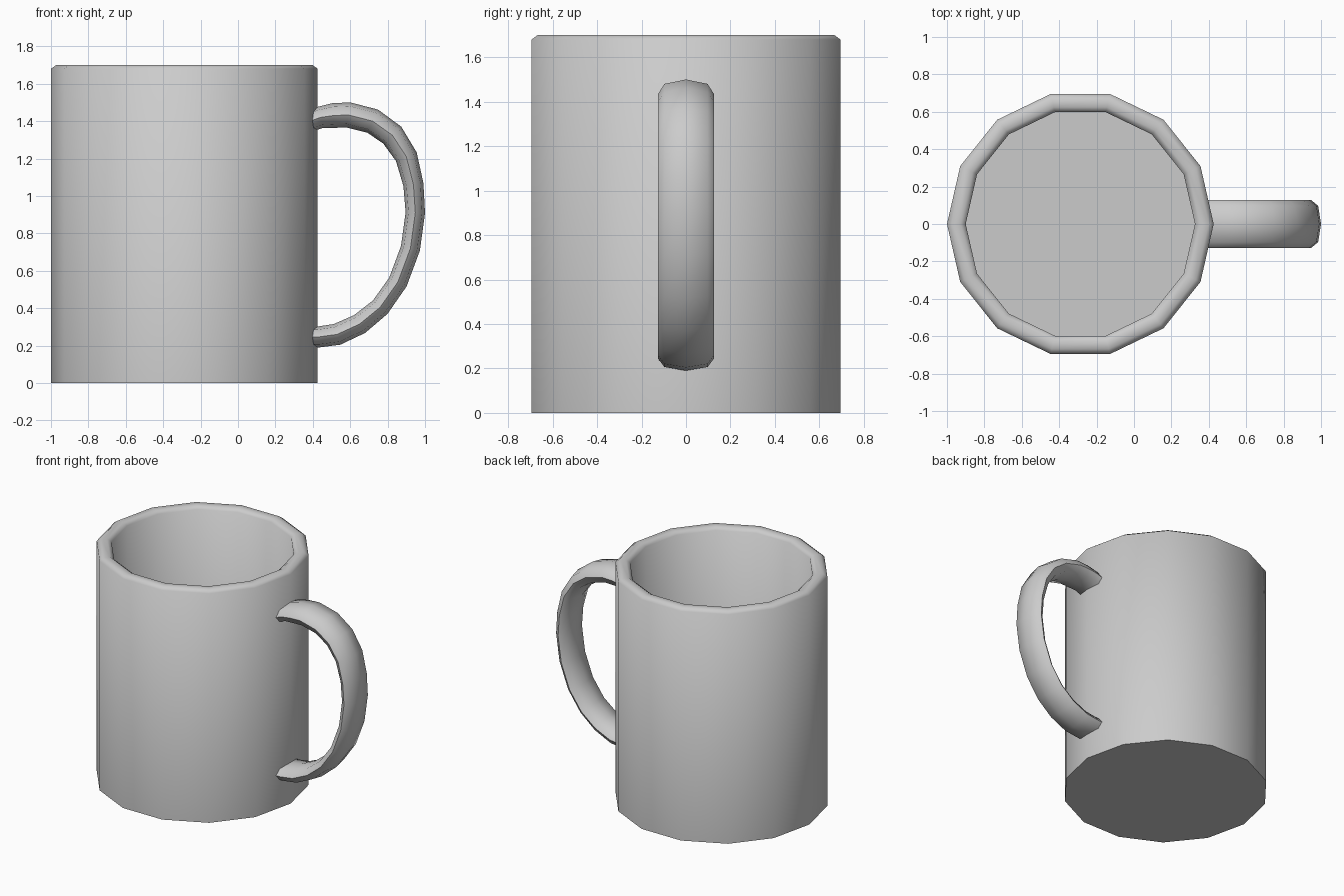
import bpy, bmesh, math
from mathutils import Vector

if "Cube" in bpy.data.objects:
    bpy.data.objects.remove(bpy.data.objects["Cube"])

SIDES = 14
CX = -0.2868


def finish(name, bm, angle):
    bmesh.ops.recalc_face_normals(bm, faces=bm.faces)
    me = bpy.data.meshes.new(name)
    bm.to_mesh(me)
    bm.free()
    ob = bpy.data.objects.new(name, me)
    bpy.context.collection.objects.link(ob)
    bpy.ops.object.select_all(action='DESELECT')
    bpy.context.view_layer.objects.active = ob
    ob.select_set(True)
    bpy.ops.object.shade_smooth_by_angle(angle=math.radians(angle))
    return ob


def loft(name, rings, angle):
    """Skin a list of point rings and cap both ends."""
    bm = bmesh.new()
    rows = [[bm.verts.new(p) for p in ring] for ring in rings]
    n = len(rows[0])
    for a, b in zip(rows, rows[1:]):
        for i in range(n):
            j = (i + 1) % n
            bm.faces.new((a[i], a[j], b[j], b[i]))
    bm.faces.new(rows[0])
    bm.faces.new(rows[-1])
    return finish(name, bm, angle)


# Cup: outer wall, chamfered rim, inner wall, floor
profile = [(0.713, 0), (0.713, 1.68), (0.685, 1.70),
           (0.641, 1.70), (0.613, 1.68), (0.613, 0.10)]
turns = [2 * math.pi * i / SIDES for i in range(SIDES)]
loft("cup", [[(CX + r * math.cos(t), r * math.sin(t), z) for t in turns]
             for r, z in profile], 60)

# Handle: flattened eight-sided section swept along (x, z, half thickness)
path = [(0.36, 1.39, .055), (0.44, 1.42, .058), (0.51, 1.43, .066),
        (0.59, 1.433, .068), (0.72, 1.40, .068), (0.825, 1.325, .066),
        (0.90, 1.21, .06), (0.938, 1.06, .054), (0.948, 0.91, .052),
        (0.922, 0.72, .052), (0.855, 0.54, .052), (0.76, 0.405, .053),
        (0.65, 0.315, .056), (0.53, 0.26, .058), (0.43, 0.246, .056),
        (0.36, 0.245, .055)]
rings = []
for k, (x, z, h) in enumerate(path):
    p, q = path[max(k - 1, 0)], path[min(k + 1, len(path) - 1)]
    d = Vector((q[0] - p[0], 0, q[1] - p[1])).normalized()
    normal = Vector((-d.z, 0, d.x))
    ring = []
    for i in range(8):
        a = math.pi * i / 4
        c, s = math.cos(a), math.sin(a)
        width = 0.127 * c * (1.08 if i % 2 else 1)
        ring.append(Vector((x, width, z)) + normal * h * s)
    rings.append(ring)
loft("handle", rings, 60)
